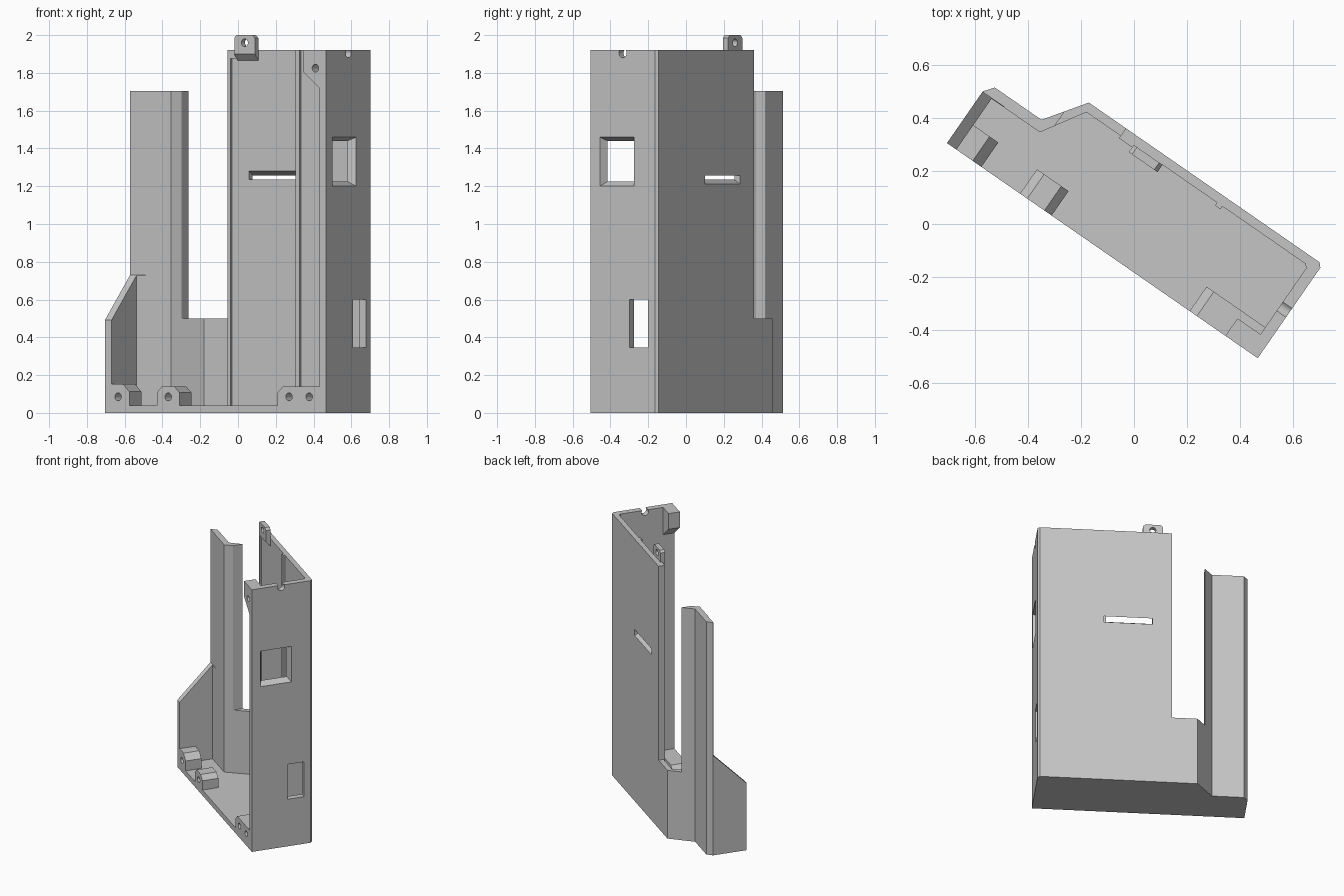
import bpy, bmesh
from math import cos, sin, pi
from mathutils import Vector

cube = bpy.data.objects.get("Cube")
if cube:
    bpy.data.objects.remove(cube, do_unlink=True)

grey = bpy.data.materials.new("light_grey_plastic")
grey.use_nodes = True
grey.diffuse_color = (0.56, 0.56, 0.56, 1)
grey.node_tree.nodes["Principled BSDF"].inputs["Base Color"].default_value = (0.56, 0.56, 0.56, 1)

# The holder stands turned: u runs along its front, v goes towards its back
ORIGIN = Vector((-0.705, 0.305, 0))
U = Vector((0.822, -0.569, 0))
V = Vector((0.569, 0.822, 0))
Z = Vector((0, 0, 1))
AXES = {"u": (V, Z, U), "v": (U, Z, V), "z": (U, V, Z)}


def prism(name, profile, axis, start, end, end_profile=None):
    """Extrude a 2D profile along one local axis, optionally tapering."""
    a, b, c = AXES[axis]
    bm = bmesh.new()
    rings = [[bm.verts.new(ORIGIN + a * p + b * q + c * t) for p, q in pts]
             for pts, t in ((profile, start), (end_profile or profile, end))]
    bm.faces.new(rings[0])
    bm.faces.new(rings[1])
    n = len(profile)
    for i in range(n):
        j = (i + 1) % n
        bm.faces.new((rings[0][i], rings[0][j], rings[1][j], rings[1][i]))
    bmesh.ops.recalc_face_normals(bm, faces=bm.faces)
    mesh = bpy.data.meshes.new(name)
    bm.to_mesh(mesh)
    bm.free()
    mesh.materials.append(grey)
    obj = bpy.data.objects.new(name, mesh)
    bpy.context.scene.collection.objects.link(obj)
    return obj


def rect(p0, p1, q0, q1):
    return [(p0, q0), (p1, q0), (p1, q1), (p0, q1)]


def disc(p, q, r, n=20):
    return [(p + r * cos(2 * pi * i / n), q + r * sin(2 * pi * i / n)) for i in range(n)]


def cut(obj, cutters):
    """Subtract the cutters, bake the result and delete them."""
    for c in cutters:
        c.hide_render = True
        mod = obj.modifiers.new("cut", "BOOLEAN")
        mod.operation = "DIFFERENCE"
        mod.solver = "EXACT"
        mod.object = c
    graph = bpy.context.evaluated_depsgraph_get()
    graph.update()
    baked = bpy.data.meshes.new_from_object(obj.evaluated_get(graph))
    obj.modifiers.clear()
    obj.data = baked
    for c in cutters:
        bpy.data.objects.remove(c, do_unlink=True)


WIDTH, WALL, FLOOR, TOP = 1.425, 0.043, 0.04, 1.92
INNER = WIDTH - WALL
BACK = 0.395

# Floor and the wall that wraps around three sides
outer = [(0, 0), (0, 0.237), (0.029, 0.275), (0.243, 0.275), (0.353, 0.43),
         (1.411, 0.43), (WIDTH, 0.415), (WIDTH, 0)]
inner = [(INNER, 0), (INNER, 0.383), (1.37, BACK), (0.366, BACK),
         (0.265, 0.233), (WALL, 0.233), (WALL, 0)]
prism("floor", outer, "z", 0, FLOOR)
walls = prism("walls", outer + inner, "z", FLOOR, TOP)
cut(walls, [
    # gap in the back wall, shorter left column, sloped left side
    prism("gap_cutter", rect(0.297, 0.523, 0.2, 0.6), "z", 0.5, 2.2),
    prism("column_cutter", rect(-0.1, 0.4, 0.1, 0.6), "z", 1.705, 2.2),
    prism("slope_cutter", [(-0.1, 0.389), (0.235, 0.73), (0.235, 2.3), (-0.1, 2.3)],
          "u", -0.1, 0.1),
    # slanted slot in the back wall
    prism("slot_cutter", [(0.37, 1.25), (0.37, 1.295), (0.45, 1.245), (0.45, 1.2)],
          "u", 0.655, 0.98),
    # openings and cable notch in the right wall
    prism("window_cutter", rect(0.08, 0.262, 1.225, 1.44), "u", INNER - 0.001, WIDTH + 0.001,
          rect(0.06, 0.28, 1.2, 1.46)),
    prism("port_cutter", rect(0.252, 0.37, 0.345, 0.6), "u", 1.3, 1.5),
    prism("notch_cutter", disc(0.208, 1.905, 0.025), "u", 1.3, 1.5),
])

# Guide ribs on the inside of the back wall
prism("left_rib", rect(0.523, 0.545, 0.384, BACK), "z", FLOOR, TOP)
prism("right_rib", rect(0.965, 0.99, 0.382, BACK), "z", FLOOR, TOP)
prism("rib_lip", rect(0.545, 0.59, 0.384, BACK), "z", 1.875, TOP)

# Screw blocks along the front of the floor and at the top of the right wall
blocks = {
    "left_foot_block": ([(WALL, FLOOR), (0.158, FLOOR), (0.158, 0.112), (0.118, 0.152),
                         (WALL, 0.152)], 0.112, [(0.085, 0.085)]),
    "middle_foot_block": ([(0.335, FLOOR), (0.48, FLOOR), (0.48, 0.108), (0.447, 0.14),
                           (0.368, 0.14), (0.335, 0.108)], 0.112, [(0.408, 0.085)]),
    "right_foot_block": ([(1.113, FLOOR), (INNER, FLOOR), (INNER, 0.14), (1.146, 0.14),
                          (1.113, 0.108)], 0.112, [(1.186, 0.085), (1.316, 0.085)]),
    "top_block": ([(1.277, TOP), (1.277, 1.805), (INNER, 1.72), (INNER, TOP)],
                  0.08, [(1.356, 1.825)]),
}
for name, (profile, depth, holes) in blocks.items():
    block = prism(name, profile, "v", 0, depth)
    cut(block, [prism("hole_cutter", disc(p, q, 0.021), "v", -0.05, depth - 0.02)
                for p, q in holes])

# Hanging tab with its sloped support
tab = prism("hanging_tab", [(0.583, 1.9), (0.715, 1.9), (0.715, 1.985), (0.7, 2.0),
                            (0.598, 2.0), (0.583, 1.985)], "v", 0.362, BACK)
cut(tab, [prism("hole_cutter", disc(0.65, 1.96, 0.021), "v", 0.3, 0.5)])
prism("tab_support", [(0.362, 1.9), (BACK, 1.9), (BACK, 1.865)], "u", 0.583, 0.715)
